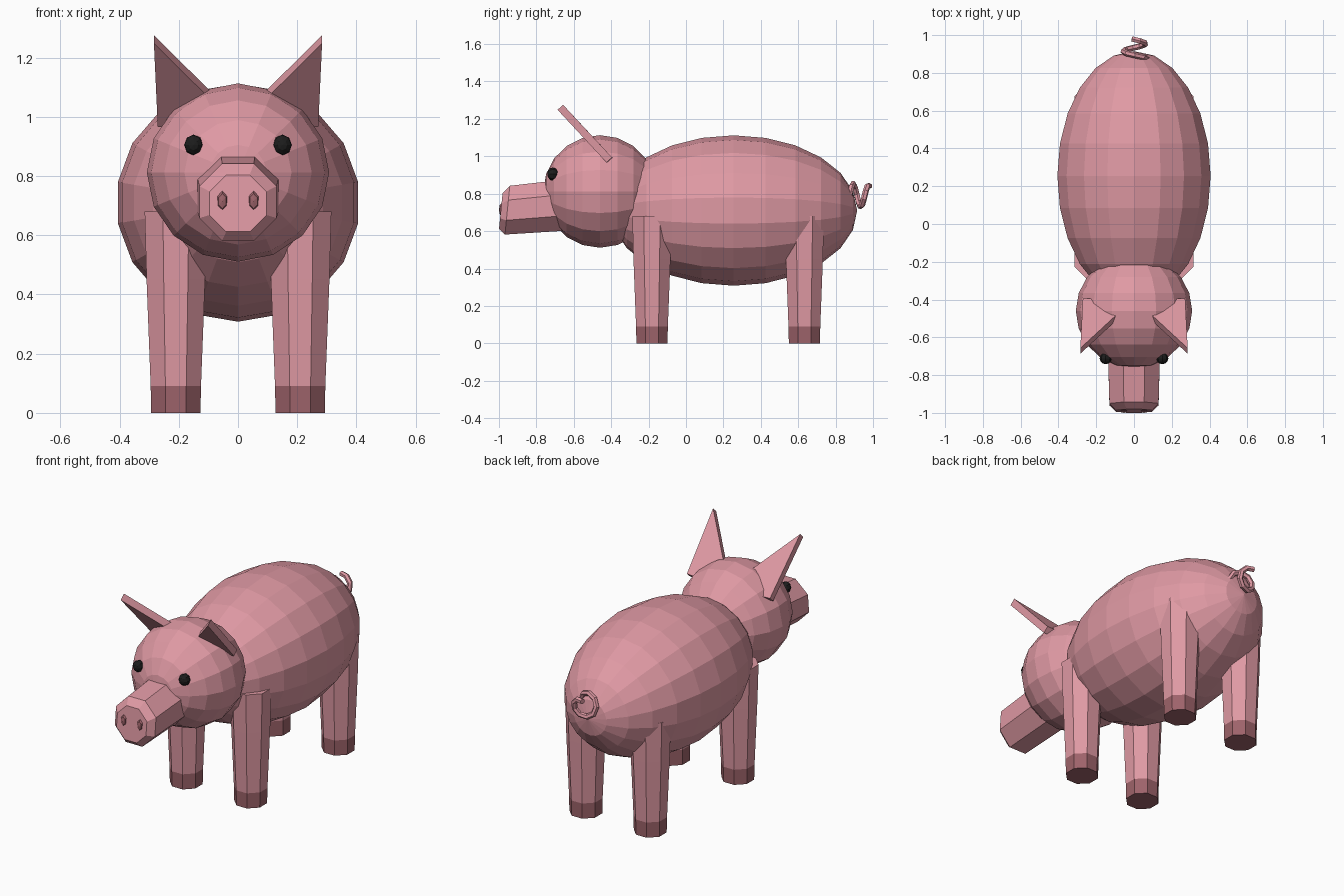
import bpy, bmesh, math
from mathutils import Vector, Matrix

if "Cube" in bpy.data.objects:
    bpy.data.objects.remove(bpy.data.objects["Cube"])


def colour(name, rgb):
    m = bpy.data.materials.new(name)
    m.diffuse_color = (*rgb, 1)
    m.use_nodes = True
    m.node_tree.nodes["Principled BSDF"].inputs["Base Color"].default_value = m.diffuse_color
    return m


PINK = colour("skin pink", (0.74, 0.32, 0.37))
DARK = colour("dark rose", (0.34, 0.125, 0.145))
BLACK = colour("eye black", (0.012, 0.012, 0.012))


def finish(name, bm, *mats):
    bmesh.ops.recalc_face_normals(bm, faces=bm.faces[:])
    me = bpy.data.meshes.new(name)
    bm.to_mesh(me)
    bm.free()
    for m in mats:
        me.materials.append(m)
    ob = bpy.data.objects.new(name, me)
    bpy.context.collection.objects.link(ob)
    return ob


def ellipsoid(name, centre, radii, seg, rings, mat):
    """Faceted ellipsoid whose poles lie along y."""
    bm = bmesh.new()
    bmesh.ops.create_uvsphere(bm, u_segments=seg, v_segments=rings, radius=1,
                              matrix=Matrix.Rotation(math.pi / 2, 4, 'X'))
    bmesh.ops.scale(bm, vec=radii, verts=bm.verts[:])
    bmesh.ops.translate(bm, vec=centre, verts=bm.verts[:])
    return finish(name, bm, mat)


def loft(bm, rings):
    """Skin a list of point rings and cap both ends."""
    vs = [[bm.verts.new(p) for p in r] for r in rings]
    n = len(vs[0])
    for a, b in zip(vs, vs[1:]):
        for i in range(n):
            bm.faces.new((a[i], a[(i + 1) % n], b[(i + 1) % n], b[i]))
    bm.faces.new(vs[0])
    bm.faces.new(vs[-1])


def octagon(r, n=8):
    return [(r * math.cos(math.tau * (i + 0.5) / n), r * math.sin(math.tau * (i + 0.5) / n))
            for i in range(n)]


# Body and head
ellipsoid("body", (0, 0.255, 0.71), (0.412, 0.66, 0.402), 18, 12, PINK)
ellipsoid("head", (0, -0.46, 0.812), (0.308, 0.303, 0.301), 16, 10, PINK)

# Snout: (y, centre z, radius), bevelled at the tip
bm = bmesh.new()
loft(bm, [[(x, y + (z * 0.1), cz + z) for x, z in octagon(r)]
          for y, cz, r in ((-0.64, 0.74, 0.15), (-0.955, 0.712, 0.141), (-0.99, 0.708, 0.104))])
finish("snout", bm, PINK)

# Legs with dark hooves
for yname, y in (("front", -0.182), ("back", 0.633)):
    for sname, s in (("left", -1), ("right", 1)):
        bm = bmesh.new()
        loft(bm, [[(s * 0.21 + px, y + py, z) for px, py in octagon(r)]
                  for z, r in ((0, 0.090), (0.09, 0.092), (0.45, 0.107), (0.68, 0.114))])
        for f in bm.faces:
            f.material_index = 1 if f.calc_center_median().z < 0.09 else 0
        finish(f"{yname}_{sname}_leg", bm, PINK, DARK)

# Paired face parts
for sname, s in (("left", -1), ("right", 1)):
    ellipsoid(f"{sname}_eye", (s * 0.15, -0.712, 0.905), (0.032, 0.03, 0.035), 8, 6, BLACK)
    ellipsoid(f"{sname}_nostril", (s * 0.053, -0.985, 0.715), (0.02, 0.015, 0.036), 6, 4, DARK)

    # Thin ear plate, leaning forward
    bm = bmesh.new()
    outline = [(0.284, -0.672, 1.262), (0.06, -0.465, 1.04),
               (0.13, -0.405, 0.975), (0.271, -0.41, 0.98)]
    off = Vector((0, 0.73, 0.68)) * 0.02
    loft(bm, [[Vector((s * x, y, z)) + off * k for x, y, z in outline] for k in (-1, 1)])
    finish(f"{sname}_ear", bm, PINK)

# Curly tail: a faceted tube along a short helix
curve = bpy.data.curves.new("tail_path", 'CURVE')
curve.dimensions = '3D'
curve.bevel_depth = 0.016
curve.bevel_resolution = 1
curve.use_fill_caps = True
sp = curve.splines.new('POLY')
count = 13
sp.points.add(count - 1)
for i, p in enumerate(sp.points):
    t = i / (count - 1)
    a = math.tau * (1.4 * t - 0.1)
    r = 0.066 - 0.012 * t
    p.co = (0.005 + r * math.cos(a), 0.865 + 0.115 * t, 0.79 + r * math.sin(a), 1)
tmp = bpy.data.objects.new("tail_path", curve)
bpy.context.collection.objects.link(tmp)
mesh = bpy.data.meshes.new_from_object(tmp.evaluated_get(bpy.context.evaluated_depsgraph_get()))
bpy.data.objects.remove(tmp)
mesh.materials.clear()
mesh.materials.append(PINK)
for poly in mesh.polygons:
    poly.use_smooth = False
    poly.material_index = 0
bpy.context.collection.objects.link(bpy.data.objects.new("tail", mesh))
